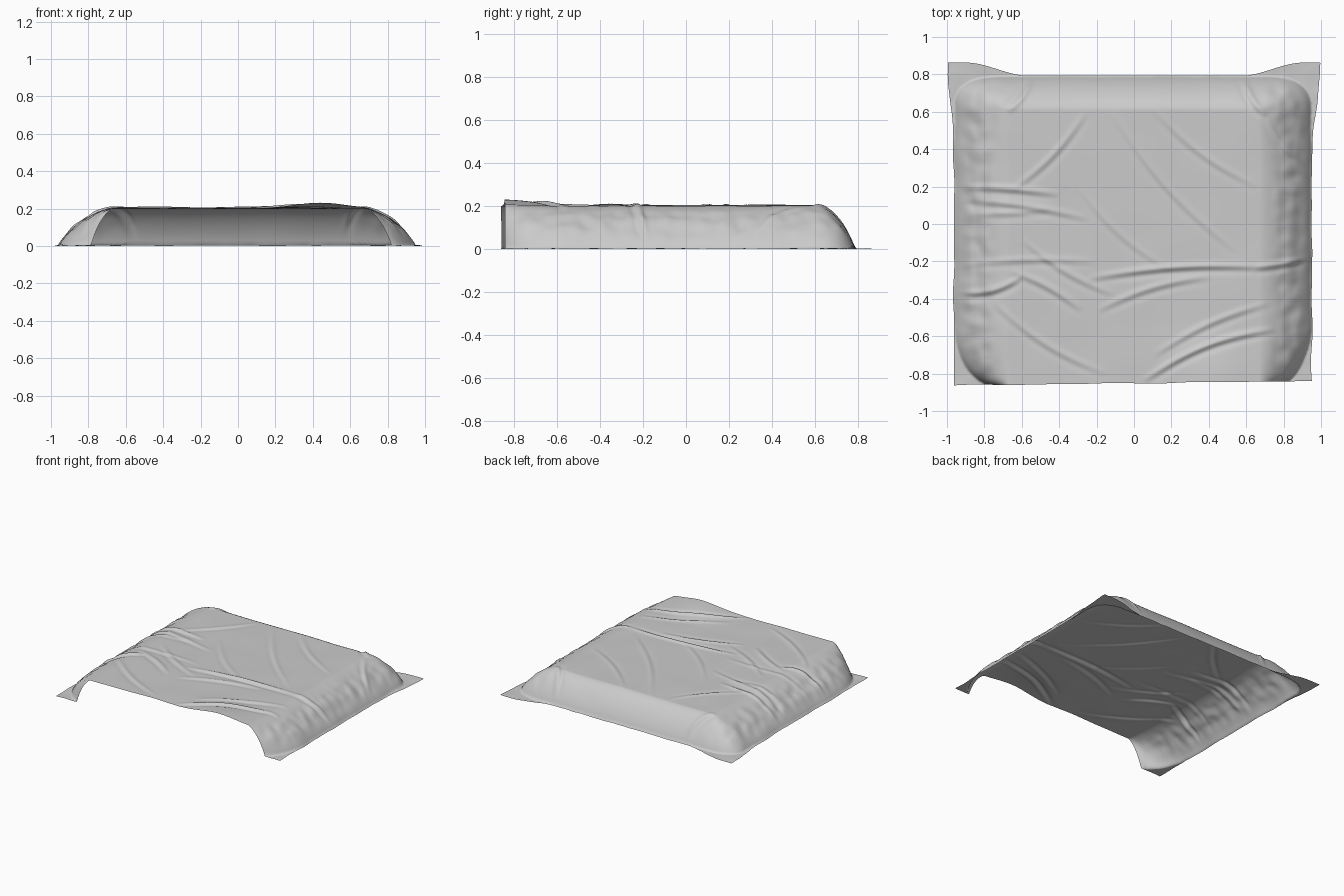
import bpy
import math
from mathutils import Vector, noise

cube = bpy.data.objects.get("Cube")
if cube:
    bpy.data.objects.remove(cube, do_unlink=True)

TOP = 0.203        # height of the flat top
HALF = 0.67        # half width of the flat top
BACK = 0.61        # where the back starts to fall


def smooth(a, b, v):
    t = min(max((v - a) / (b - a), 0), 1)
    return t * t * (3 - 2 * t)


def wobble(x, y, scale, seed):
    return noise.noise(Vector((x * scale, y * scale, seed)))


# Creases: start, end, sideways bend, height
creases = [
    ((-.98, .20), (-.40, .16), .01, .009),
    ((-.96, .13), (-.25, .03), .02, .007),
    ((-.92, .06), (-.45, .08), -.01, .005),
    ((-.95, -.22), (-.20, -.2), .02, .005),
    ((-.98, -.36), (-.60, -.28), -.04, .012),
    ((-.66, -.25), (-.28, -.46), .02, .008),
    ((-.60, -.08), (-.10, -.38), -.03, .006),
    ((-.66, .18), (-.26, .60), -.03, .006),
    ((-.30, .20), (.20, -.25), -.04, .004),
    ((-.12, .60), (.55, -.15), -.05, .005),
    ((.10, .62), (.66, .20), -.04, .005),
    ((-.25, -.29), (.72, -.23), .03, .011),
    ((.64, -.23), (.96, -.17), -.01, .012),
    ((-.20, -.46), (.40, -.28), .03, .007),
    ((.04, -.84), (.75, -.56), .05, .012),
    ((.10, -.70), (.72, -.42), .03, .007),
    ((-.75, -.42), (-.15, -.8), -.04, .006),
    ((-.54, .80), (-.68, .60), .02, .012),
    ((.58, .80), (.70, .58), -.02, .012),
    ((.70, .56), (.95, .30), -.03, .007),
]


def crease_height(x, y):
    """Sum of the raised folds, each with a shallow groove beside it."""
    total = 0
    for (ax, ay), (bx, by), bend, height in creases:
        dx, dy = bx - ax, by - ay
        length = math.hypot(dx, dy)
        along = ((x - ax) * dx + (y - ay) * dy) / length ** 2
        if not 0 < along < 1:
            continue
        side = ((y - ay) * dx - (x - ax) * dy) / length
        taper = math.sin(math.pi * along)
        k = (side - bend * taper) / .017
        if abs(k) < 4:
            total += height * taper ** .7 * (math.exp(-k * k) - .5 * math.exp(-(k + 1.8) ** 2))
    return total


def drape(u, v):
    """Place a point of the unit sheet (u, v in 0..1) on the draped shape."""
    # Outline with flared back corners and a ragged hem
    flare = smooth(.72, .98, v)
    left = .967 + .01 * wobble(0, v, 9, 1)
    right = .947 + .01 * wobble(0, v, 9, 2)
    wide_left = left + .03 * flare
    wide_right = right + .045 * flare
    x = (wide_left + wide_right) * u - wide_left
    back = .792 + .07 * smooth(.57, .9, abs(x))
    front = -.852 + .012 * x + .008 * wobble(u, 0, 8, 3)
    y = front + (back - front) * v

    # Fall-off beyond the flat top; the front corners tuck in on a round arc
    t = min(max((y + .87) / .32, 0), 1)
    arc = math.sqrt(1 - (1 - t) ** 2)
    full = (right if x > 0 else left) - HALF - .004
    run = .06 + (full - .06) * arc
    ex = max(abs(x) - HALF, 0) / run
    ey = max(y - BACK, 0) / .178
    d = min((ex ** 2.8 + ey ** 2.8) ** (1 / 2.8), 1)
    z = TOP * (1 - d ** 1.6) ** .8

    # Raised front bulge, folds and gentle unevenness, fading at the hem
    fade = 1 - smooth(.65, 1, d)
    z += .028 * math.exp(-((x - .43) / .2) ** 2) * smooth(-.5, -.86, y) * fade
    z += crease_height(x, y) * fade
    z += .003 * wobble(x, y, 4, 5) * fade
    z += .012 * smooth(.1, .6, d) * fade * wobble(x, y, 14, 6) * smooth(.6, .8, abs(x))
    return x, y, max(z, .003 + .003 * wobble(x, y, 12, 7))


# Cloth sheet
bpy.ops.mesh.primitive_grid_add(x_subdivisions=250, y_subdivisions=230, size=1)
cloth = bpy.context.object
cloth.name = "draped_cloth"
for vert in cloth.data.vertices:
    vert.co = drape(vert.co.x + .5, vert.co.y + .5)

# Rest on the ground, centred
for axis in range(3):
    values = [vert.co[axis] for vert in cloth.data.vertices]
    low, high = min(values), max(values)
    shift = low if axis == 2 else (low + high) / 2
    for vert in cloth.data.vertices:
        vert.co[axis] -= shift
for face in cloth.data.polygons:
    face.use_smooth = True
cloth.data.update()

# Plain grey fabric
fabric = bpy.data.materials.new("light_grey_fabric")
fabric.use_nodes = True
grey = (.6, .6, .6, 1)
fabric.diffuse_color = grey
shader = fabric.node_tree.nodes["Principled BSDF"]
shader.inputs["Base Color"].default_value = grey
shader.inputs["Roughness"].default_value = .8
cloth.data.materials.append(fabric)
